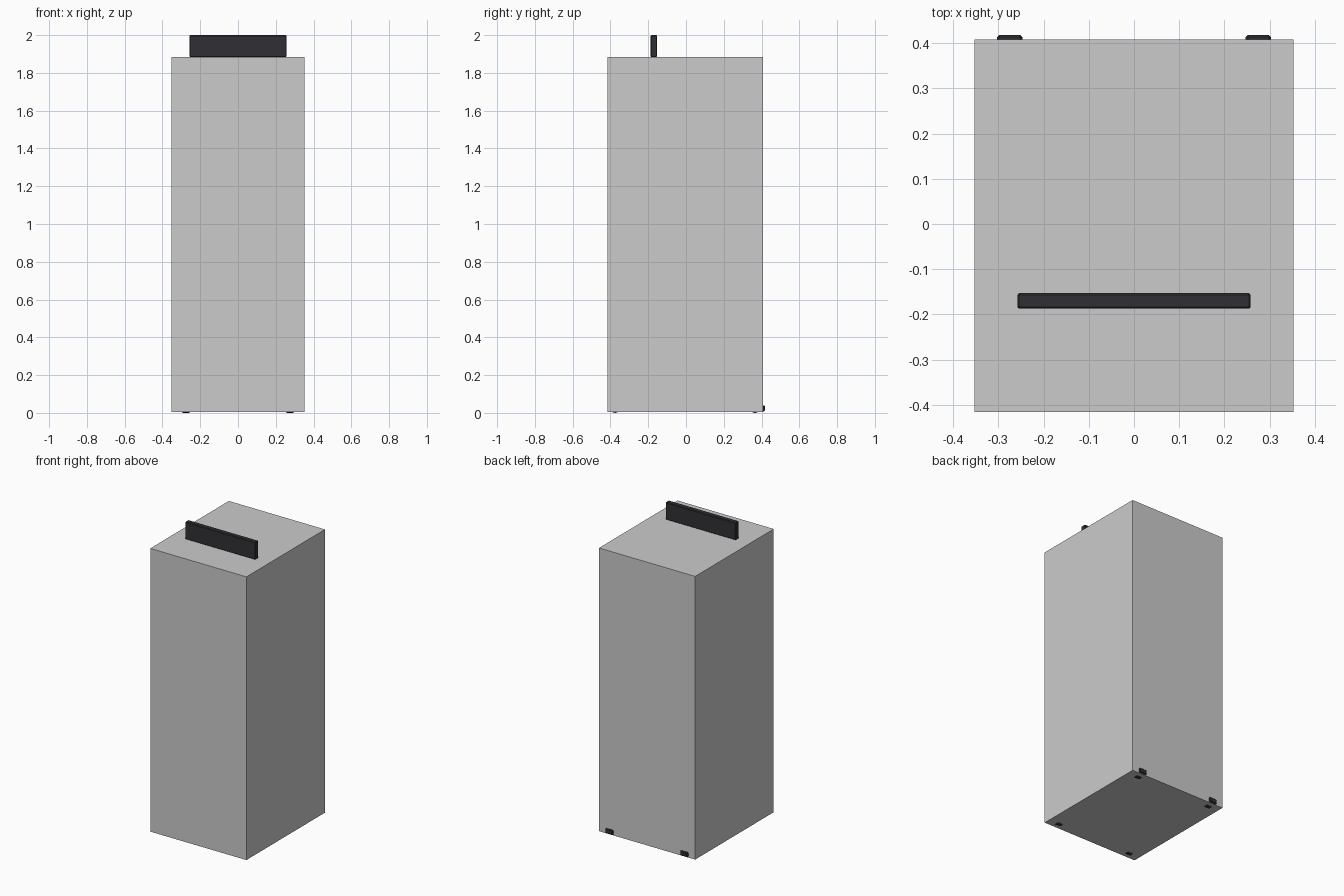
import bpy, bmesh
from math import pi

if "Cube" in bpy.data.objects:
    bpy.data.objects.remove(bpy.data.objects["Cube"])

dark = bpy.data.materials.new("dark_plastic")
dark.diffuse_color = (0.03, 0.03, 0.035, 1)
dark.use_nodes = True
dark.node_tree.nodes["Principled BSDF"].inputs["Base Color"].default_value = dark.diffuse_color


def box(name, lo, hi, bevel=0, mat=None):
    size = [b - a for a, b in zip(lo, hi)]
    bpy.ops.mesh.primitive_cube_add(size=1, location=[(a + b) / 2 for a, b in zip(lo, hi)])
    ob = bpy.context.object
    ob.name = name
    ob.scale = size
    bpy.ops.object.transform_apply(location=False, rotation=False, scale=True)
    if bevel:
        m = ob.modifiers.new("chamfer", 'BEVEL')
        m.width = bevel
        m.segments = 1
    if mat:
        ob.data.materials.append(mat)
    return ob


# Main cabinet
box("cabinet", (-0.353, -0.416, 0.005), (0.353, 0.408, 1.885))

# Upright panel on the lid
box("top_panel", (-0.258, -0.187, 1.884), (0.258, -0.153, 2.0), 0.004, dark)

for side, s in (("left", -1), ("right", 1)):
    # Rear bumpers
    cx = s * 0.275
    box(f"rear_bumper_{side}", (cx - 0.028, 0.39, 0.008), (cx + 0.028, 0.418, 0.04), 0.005, dark)
    # Feet that just poke through the floor
    for end, y in (("front", -0.375), ("rear", 0.365)):
        bpy.ops.mesh.primitive_cylinder_add(vertices=20, radius=0.03, depth=0.036,
                                            location=(cx, y, 0.03), rotation=(0, pi / 2, 0))
        wheel = bpy.context.object
        wheel.name = f"{end}_roller_{side}"
        wheel.data.materials.append(dark)
        bpy.ops.object.shade_smooth_by_angle()
